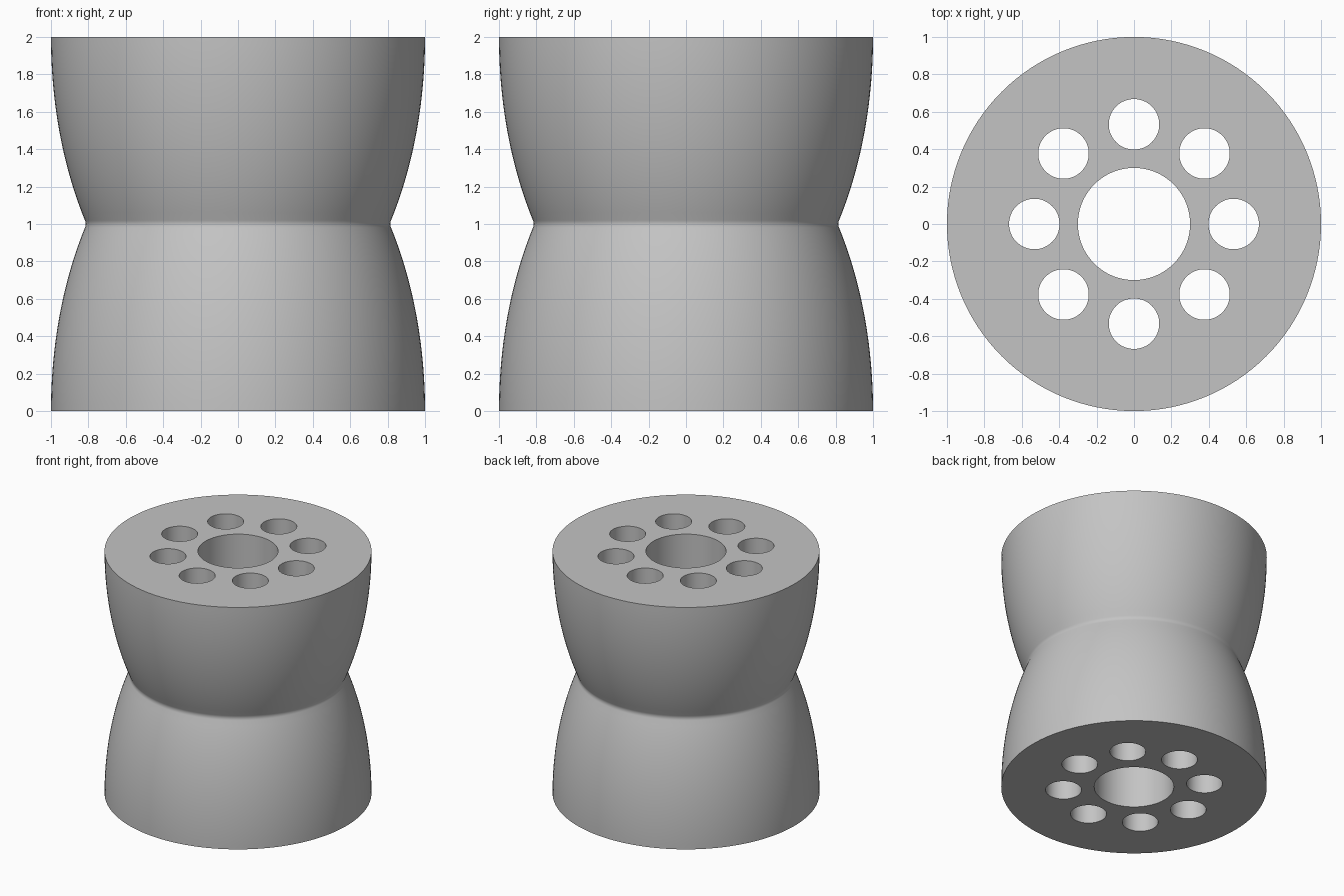
import bpy
import bmesh
import math

cube = bpy.data.objects.get("Cube")
if cube:
    bpy.data.objects.remove(cube, do_unlink=True)

HEIGHT = 2.0
MID = HEIGHT / 2
WAIST = 0.81       # radius the two bowls shrink to
FILLET = 0.02      # half height of the rounded groove
SIDES = 128

grey = bpy.data.materials.new("plain grey")
grey.use_nodes = True
colour = (0.55, 0.55, 0.55, 1)
grey.diffuse_color = colour
grey.node_tree.nodes["Principled BSDF"].inputs["Base Color"].default_value = colour


def bowl_radius(d):
    """Elliptical flank: full radius at the end face, narrow at the waist."""
    return math.sqrt(1 - (1 - WAIST ** 2) * (1 - d) ** 2)


def radius(d):
    """Flank radius at distance d from the waist, with the groove rounded."""
    if d >= FILLET:
        return bowl_radius(d)
    slope = (1 - WAIST ** 2) * (1 - FILLET) / bowl_radius(FILLET)
    return bowl_radius(FILLET) - slope * (FILLET ** 2 - d ** 2) / (2 * FILLET)


def lathe(name, profile):
    """Closed solid of revolution from (radius, z) pairs."""
    bm = bmesh.new()
    rings = []
    for r, z in profile:
        rings.append([bm.verts.new((r * math.cos(a), r * math.sin(a), z))
                      for a in (math.tau * i / SIDES for i in range(SIDES))])
    for low, high in zip(rings, rings[1:]):
        for i in range(SIDES):
            j = (i + 1) % SIDES
            bm.faces.new((low[i], low[j], high[j], high[i]))
    bm.faces.new(rings[0][::-1])
    bm.faces.new(rings[-1])
    mesh = bpy.data.meshes.new(name)
    bm.to_mesh(mesh)
    bm.free()
    obj = bpy.data.objects.new(name, mesh)
    bpy.context.collection.objects.link(obj)
    return obj


# Waisted body, mirrored about the middle
steps = [0, FILLET / 4, FILLET / 2, FILLET * 3 / 4, FILLET]
steps += [FILLET + (1 - FILLET) * i / 24 for i in range(1, 25)]
lower = [(radius(d), MID - d) for d in reversed(steps)]
upper = [(radius(d), MID + d) for d in steps[1:]]
body = lathe("waisted_body", lower + upper)
body.data.materials.append(grey)

# Central bore and the ring of eight through holes
holes = [(0, 0, 0.3)]
for i in range(8):
    a = math.tau * i / 8
    holes.append((0.533 * math.cos(a), 0.533 * math.sin(a), 0.135))

cutters = []
for x, y, r in holes:
    bpy.ops.mesh.primitive_cylinder_add(vertices=64, radius=r, depth=HEIGHT + 1,
                                        location=(x, y, MID))
    cutter = bpy.context.object
    cutter.name = "hole_cutter"
    cutter.hide_render = True
    cutter.data.materials.append(grey)
    cutters.append(cutter)
    cut = body.modifiers.new("hole", "BOOLEAN")
    cut.operation = "DIFFERENCE"
    cut.solver = "EXACT"
    cut.object = cutter

# Bake the holes, then drop the cutters
bpy.ops.object.select_all(action="DESELECT")
body.select_set(True)
bpy.context.view_layer.objects.active = body
for cut in list(body.modifiers):
    bpy.ops.object.modifier_apply(modifier=cut.name)
for cutter in cutters:
    bpy.data.objects.remove(cutter, do_unlink=True)

bpy.ops.object.shade_smooth_by_angle(angle=math.radians(35))
